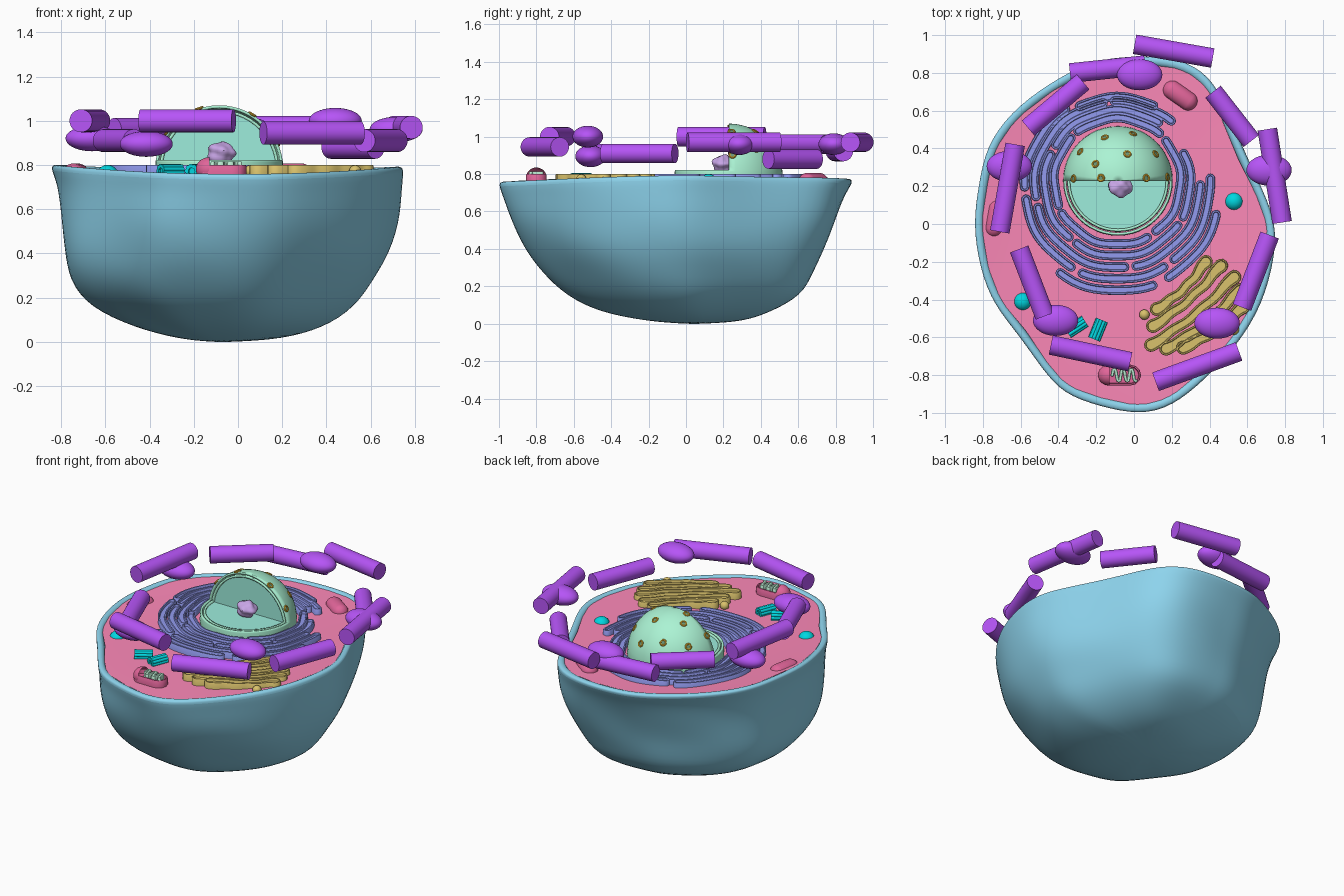
import bpy, bmesh, math
from math import sin, cos, pi, radians
from mathutils import Vector, Matrix

if "Cube" in bpy.data.objects:
    bpy.data.objects.remove(bpy.data.objects["Cube"])

def material(name, rgb):
    m = bpy.data.materials.new(name)
    m.diffuse_color = (*rgb, 1)
    m.use_nodes = True
    m.node_tree.nodes["Principled BSDF"].inputs["Base Color"].default_value = m.diffuse_color
    return m

BLUE = material("membrane_blue", (.27, .66, .85))
PINK = material("cytoplasm_pink", (.98, .25, .48))
PURPLE = material("purple", (.47, .09, .93))
GREEN = material("nucleus_green", (.41, .90, .66))
TEAL = material("nucleoplasm_teal", (.34, .85, .72))
LILAC = material("nucleolus_lilac", (.58, .38, .80))
ER = material("reticulum_blue", (.29, .33, .87))
GOLD = material("golgi_gold", (.70, .54, .15))
ORANGE = material("pore_orange", (.85, .50, .04))
DARK = material("pore_dark", (.15, .30, .18))
CYAN = material("cyan", (.0, .68, .75))
ROSE = material("mitochondrion_rose", (.75, .13, .32))
MINT = material("cristae_mint", (.50, .85, .65))

def finish(name, bm, mat, M=Matrix()):
    bmesh.ops.recalc_face_normals(bm, faces=bm.faces)
    me = bpy.data.meshes.new(name)
    bm.to_mesh(me)
    bm.free()
    me.transform(M)
    me.materials.append(mat)
    ob = bpy.data.objects.new(name, me)
    bpy.context.collection.objects.link(ob)
    return ob

def place(x, y, z, deg=0):
    return Matrix.Translation((x, y, z)) @ Matrix.Rotation(radians(deg), 4, 'Z')

def skin(bm, loops, cap=True):
    rings = [[bm.verts.new(p) for p in lp] for lp in loops]
    n = len(rings[0])
    for a, b in zip(rings, rings[1:]):
        for i in range(n):
            bm.faces.new((a[i], a[(i + 1) % n], b[(i + 1) % n], b[i]))
    if cap:
        bm.faces.new(rings[-1])
    return rings

def ball(name, mat, M, size, stretch=0, lump=0):
    bm = bmesh.new()
    bmesh.ops.create_uvsphere(bm, u_segments=32, v_segments=20, radius=1,
                              matrix=Matrix.Rotation(pi / 2, 4, 'Y'))
    for v in bm.verts:
        p = v.co.copy()
        k = 1 + lump * sin(5 * p.x + 1) * sin(5 * p.y) + lump * sin(6 * p.z + 2 * p.x)
        v.co = Vector((p.x * size[0], p.y * size[1], p.z * size[2])) * k
        if abs(p.x) > .01:
            v.co.x += math.copysign(stretch, p.x)
    return finish(name, bm, mat, M)

def outline(path, w):
    """Round-ended strip of half width w (number or function) around a 2D path."""
    n = len(path)
    wf = w if callable(w) else (lambda s: w)
    nrm = []
    for i in range(n):
        d = (path[min(i + 1, n - 1)] - path[max(i - 1, 0)]).normalized()
        nrm.append(Vector((-d.y, d.x)))
    pts = [path[i] + nrm[i] * wf(i / (n - 1)) for i in range(n)]
    def end(p, v, r):
        return [p + Matrix.Rotation(-pi * k / 6, 2) @ v * r for k in range(1, 6)]
    pts += end(path[-1], nrm[-1], wf(1))
    pts += [path[i] - nrm[i] * wf(i / (n - 1)) for i in reversed(range(n))]
    return pts + end(path[0], -nrm[0], wf(0))

def dish(name, path, w, mat, z0, z1, depth, t):
    """Flat sac with a raised rim and sunken middle."""
    wf = w if callable(w) else (lambda s: w)
    steps = [(0, z0), (0, z1 - .004), (.003, z1), (t, z1), (t + .003, z1 - depth)]
    bm = bmesh.new()
    skin(bm, [[(*p, z) for p in outline(path, lambda s: wf(s) - o)] for o, z in steps])
    return finish(name, bm, mat)

# cell membrane: lofted from the top outline down to the base, with a rolled lip
OUT = [(.08, .875), (.28, .85), (.42, .74), (.5, .55), (.58, .36), (.68, .16), (.74, 0),
       (.735, -.17), (.67, -.42), (.54, -.63), (.37, -.81), (.2, -.95), (.03, -.995),
       (-.18, -.95), (-.37, -.885), (-.48, -.755), (-.6, -.58), (-.735, -.42), (-.805, -.24),
       (-.845, 0), (-.81, .22), (-.775, .4), (-.65, .58), (-.45, .73), (-.235, .845), (-.08, .868)]
LEVELS = [(.012, -.27, .2, -.2, .31), (.06, -.47, .39, -.47, .45), (.15, -.68, .53, -.65, .62),
          (.27, -.775, .62, -.77, .67), (.4, -.795, .70, -.87, .72), (.55, -.805, .735, -.95, .79),
          (.68, -.825, .75, -.99, .85), (.75, -.86, .76, -1.02, .90)]
def rim_z(x, y):
    return .05 * x * x + .008 * y
def inset(o):
    return [(-.05 + (x + .05) * (1.017 - o / .8), -.06 + (y + .06) * (1.022 - o / .9)) for x, y in OUT]
loops = []
for z, x0, x1, y0, y1 in LEVELS:
    ring = []
    for x, y in OUT:
        u, v = (x + .05) / .795, (y + .06) / .9375
        a = math.atan2(v, u)
        k = 1 + (.075 * max(0, sin(2 * a)) + .012 * sin(6 * a + 14 * z)) * sin(pi * min(1, z / .75))
        ring.append(((x0 + x1) / 2 + u * k * (x1 - x0) / 2, (y0 + y1) / 2 + v * k * (y1 - y0) / 2,
                     z + rim_z(x, y) * z / .75))
    loops.append(ring)
for o, z in ((.01, .765), (.03, .768), (.048, .758), (.055, .735)):
    loops.append([(x, y, z + rim_z(x, y)) for x, y in inset(o)])
bm = bmesh.new()
rings = skin(bm, loops, cap=False)
tip = bm.verts.new((-.08, .04, -.004))
for i in range(len(OUT)):
    bm.faces.new((tip, rings[0][(i + 1) % len(OUT)], rings[0][i]))
membrane = finish("cell_membrane", bm, BLUE)
membrane.modifiers.new("smooth", 'SUBSURF').levels = 2
membrane.modifiers[0].render_levels = 2

# cytoplasm floor
bm = bmesh.new()
skin(bm, [[(-.05 + (x + .05) * k, -.06 + (y + .06) * k, .758 + rim_z(x, y) * k ** 3)
           for x, y in inset(.05)] for k in (1, .9, .7, .4)])
finish("cytoplasm", bm, PINK)

# nucleus: shells and core with the upper front quarter cut away
NC, CUT = Vector((-.085, .228, .78)), .043
def split(bm, co, no, clear):
    return bmesh.ops.bisect_plane(bm, geom=bm.verts[:] + bm.edges[:] + bm.faces[:], plane_co=co,
                                  plane_no=no, clear_outer=clear)
def sphere(r):
    bm = bmesh.new()
    bmesh.ops.create_uvsphere(bm, u_segments=48, v_segments=28, radius=r)
    return bm
for name, r in (("outer", .29), ("inner", .27)):
    bm = sphere(r)
    split(bm, (0, 0, CUT), (0, 0, 1), False)
    split(bm, (0, .001, 0), (0, -1, 0), False)
    gone = [f for f in bm.faces if f.calc_center_median().y < .001 and f.calc_center_median().z > CUT]
    bmesh.ops.delete(bm, geom=gone, context='FACES')
    shell = finish("nuclear_envelope_" + name, bm, GREEN, Matrix.Translation(NC))
    shell.modifiers.new("thickness", 'SOLIDIFY').thickness = .013
for name, co, no in (("lower", (0, 0, CUT - .012), (0, 0, 1)), ("back", (0, .012, 0), (0, -1, 0))):
    bm = sphere(.258)
    cut = split(bm, co, no, True)["geom_cut"]
    bmesh.ops.contextual_create(bm, geom=[e for e in cut if isinstance(e, bmesh.types.BMEdge)])
    finish("nucleoplasm_" + name, bm, TEAL, Matrix.Translation(NC))
ball("nucleolus", LILAC, place(-.075, .2, .855), (.062, .055, .05), lump=.09)

# nuclear pores on the dome
for dx, dy in ((-.07, .23), (.08, .25), (-.2, .155), (-.12, .09), (.05, .143), (.2, .143),
               (-.235, .012), (-.09, .015), (.15, .015), (.262, .02)):
    n = Vector((dx, dy, math.sqrt(.29 ** 2 - dx * dx - dy * dy)))
    M = Matrix.Translation(NC + n) @ n.to_track_quat('Z', 'Y').to_matrix().to_4x4()
    bm = bmesh.new()
    skin(bm, [[((.016 + .006 * cos(b)) * cos(2 * pi * i / 16), (.016 + .006 * cos(b)) * sin(2 * pi * i / 16),
                .006 * sin(b)) for i in range(16)] for b in [2 * pi * k / 8 for k in range(9)]], cap=False)
    bmesh.ops.remove_doubles(bm, verts=bm.verts, dist=1e-5)
    finish("nuclear_pore", bm, ORANGE, M)
    bm = bmesh.new()
    bmesh.ops.create_circle(bm, cap_ends=True, segments=16, radius=.014)
    finish("pore_hole", bm, DARK, M @ Matrix.Translation((0, 0, .002)))

# endoplasmic reticulum: arced sacs in concentric lanes
for lane, spans in enumerate((((-150, -62), (-52, 40), (49, 128), (137, 202)),
                              ((56, 148), (157, 228), (236, 325), (-27, 24)),
                              ((50, 92), (100, 188), (196, 275), (283, 360)),
                              ((66, 115), (124, 180), (188, 240), (248, 300), (308, 365)),
                              ((236, 290), (300, 345)))):
    r, cy = .335 + .052 * lane, .225 - .009 * lane
    for a0, a1 in spans:
        n = max(8, int((a1 - a0) / 4))
        arc = [radians(a0 + (a1 - a0) * i / n) for i in range(n + 1)]
        rr = r - (.018 if lane == 3 and a0 == 66 else 0)
        path = [Vector((-.088 + (rr + .004 * sin(9 * a)) * cos(a), cy + (rr + .004 * sin(9 * a)) * sin(a)))
                for a in arc]
        dish("reticulum_sac", path, .0255, ER, .74, .80, .014, .010)

# golgi stack with swollen ends, and loose vesicles
for x0, y0, x1, y1 in ((.12, -.45, .38, -.2), (.10, -.54, .46, -.22), (.09, -.64, .53, -.28),
                       (.17, -.66, .56, -.35), (.26, -.655, .575, -.44)):
    a, b = Vector((x0, y0)), Vector((x1, y1))
    side = Vector((b.y - a.y, a.x - b.x)).normalized()
    path = [a.lerp(b, i / 24) + side * (.022 * sin(pi * i / 24) + .004 * sin(i * .8)) for i in range(25)]
    dish("golgi_sac", path, lambda s: .027 + .010 * abs(2 * s - 1) ** 3, GOLD, .74, .80, .014, .009)
for x, y in ((.055, -.48), (.53, -.56)):
    ball("golgi_vesicle", GOLD, place(x, y, .772), (.027, .027, .027))

# mitochondria: two whole, one opened to show its folds
for x, y, d in ((.245, .68, -35), (-.735, .03, 80)):
    ball("mitochondrion", ROSE, place(x, y, .762, d), (.05, .05, .045), .05)
bm = sphere(.055)
split(bm, (0, 0, 0), (1, 0, 0), True)
finish("mitochondrion_cover", bm, ROSE, place(-.13, -.80, .78) @ Matrix.Diagonal((1.1, 1, 1, 1)))
dish("mitochondrion_cover_end", [Vector((-.13 + .0125 * i, -.80)) for i in range(10)], .055, ROSE,
     .75, .80, .025, .010)
fold = [Vector((-.115 + .005 * i, -.80 + .03 * max(-1, min(1, 1.6 * sin(i * .7))))) for i in range(26)]
dish("cristae", fold, .009, MINT, .77, .815, .001, .005)

# vacuole beads
for x, y in ((.53, .12), (-.59, -.41)):
    ball("vesicle_bead", CYAN, place(x, y, .755), (.048, .048, .045))

# centrioles: rings of nine rods around a core
for x, y, d in ((-.305, -.545, 33), (-.19, -.56, 68)):
    bm = bmesh.new()
    for k in range(10):
        a = 2 * pi * k / 9
        off = (0, .024 * cos(a), .024 * sin(a)) if k < 9 else (0, 0, 0)
        bmesh.ops.create_cone(bm, cap_ends=True, segments=10, radius1=.010 if k < 9 else .02,
                              radius2=.010 if k < 9 else .02, depth=.11 if k < 9 else .09,
                              matrix=Matrix.Translation(off) @ Matrix.Rotation(pi / 2, 4, 'Y'))
    finish("centriole", bm, CYAN, place(x, y, .772, d))

# floating rods and ovals around the rim: x, y, z, length, angle
for x, y, z, l, d in ((.21, .915, .97, .42, -10), (-.14, .82, .92, .40, 6), (-.415, .63, .96, .38, 40),
                      (-.67, .19, 1.0, .47, 80), (-.54, -.31, .91, .38, -69), (-.23, -.685, 1.0, .43, -12),
                      (.335, -.755, .945, .47, 20), (.645, -.25, .91, .41, 69), (.745, .255, .97, .50, -81),
                      (.52, .57, .88, .33, -52)):
    bm = bmesh.new()
    bmesh.ops.create_cone(bm, cap_ends=True, segments=32, radius1=.052, radius2=.052, depth=l,
                          matrix=Matrix.Rotation(pi / 2, 4, 'Y'))
    finish("surface_rod", bm, PURPLE, place(x, y, z, d))
for x, y, z in ((.03, .79, .96), (-.66, .305, .92), (.715, .285, .96), (-.415, -.51, .895), (.44, -.525, 1.0)):
    ball("surface_oval", PURPLE, place(x, y, z), (.12, .082, .058))

# smooth shading with sharp edges kept
for ob in bpy.context.collection.objects:
    ob.select_set(True)
bpy.context.view_layer.objects.active = membrane
bpy.ops.object.shade_smooth_by_angle(angle=radians(40))
